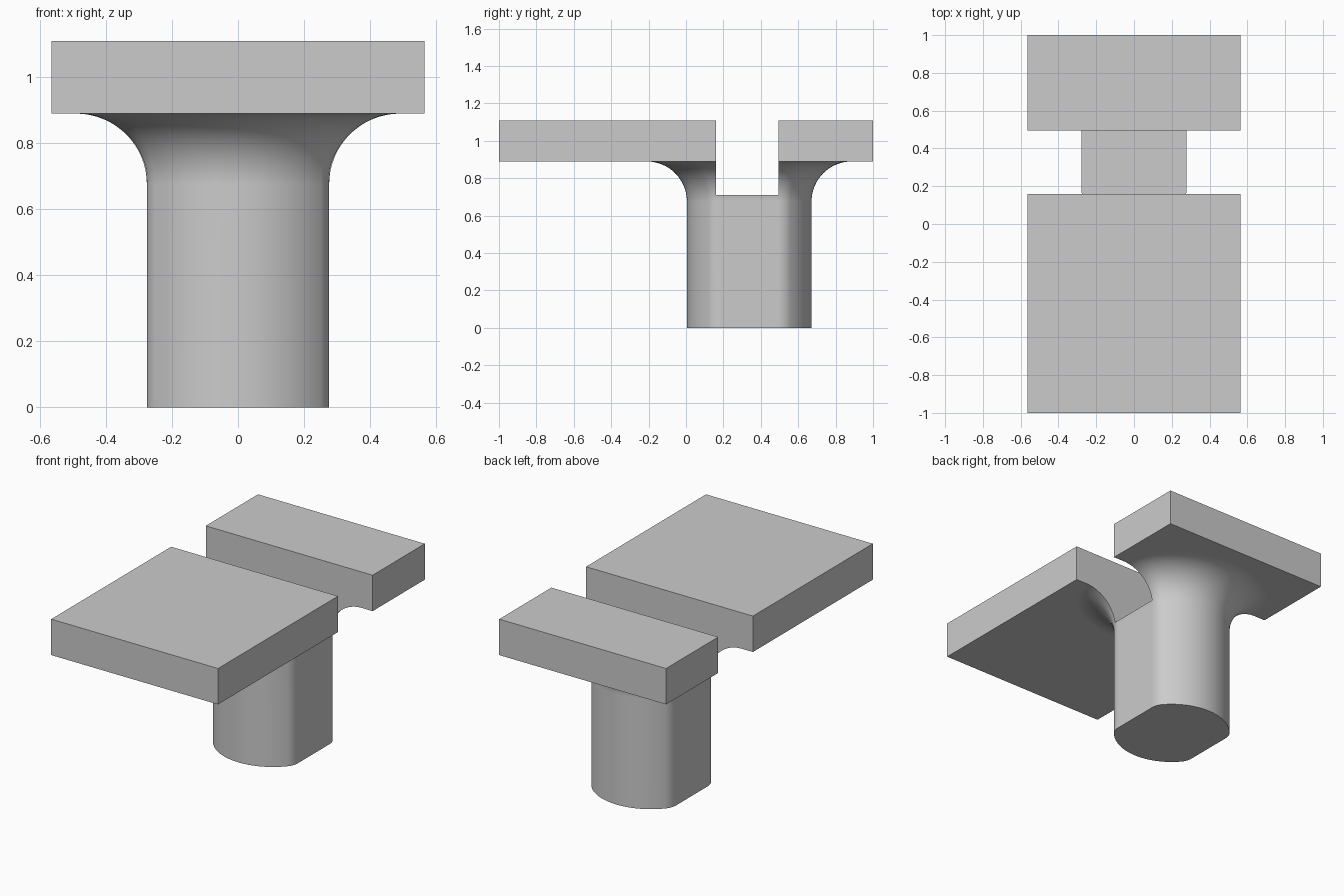
import bpy, bmesh, math

cube = bpy.data.objects.get("Cube")
if cube:
    bpy.data.objects.remove(cube, do_unlink=True)

grey = bpy.data.materials.new("plain grey")
grey.use_nodes = True
colour = (0.6, 0.6, 0.6, 1)
grey.diffuse_color = colour
grey.node_tree.nodes["Principled BSDF"].inputs["Base Color"].default_value = colour

# Main sizes
STEM_Y, STEM_R, STEM_HALF, CORNER = 0.338, 0.333, 0.276, 0.1
FLARE, PLATE_Z, TOP = 0.215, 0.89, 1.11


def finish(name, bm):
    bmesh.ops.recalc_face_normals(bm, faces=bm.faces)
    mesh = bpy.data.meshes.new(name)
    bm.to_mesh(mesh)
    bm.free()
    mesh.materials.append(grey)
    ob = bpy.data.objects.new(name, mesh)
    bpy.context.collection.objects.link(ob)
    return ob


def box(name, low, high):
    bm = bmesh.new()
    bmesh.ops.create_cube(bm, size=1)
    for v in bm.verts:
        v.co = [(a + b) / 2 + c * (b - a) for a, b, c in zip(low, high, v.co)]
    return finish(name, bm)


def arc(cx, cy, r, start, end, n):
    return [(cx + r * math.cos(start + (end - start) * i / n),
             cy + r * math.sin(start + (end - start) * i / n)) for i in range(n + 1)]


def outline(grow):
    """Circle with two flat sides and rounded corners, offset outwards."""
    cx = STEM_HALF - CORNER
    cy = math.sqrt((STEM_R - CORNER) ** 2 - cx ** 2)
    turn = math.atan2(cy, cx)
    quarter = arc(cx, cy, CORNER + grow, 0, turn, 8)
    quarter += arc(0, 0, STEM_R + grow, turn, math.pi / 2, 10)[1:]
    half = quarter + [(-x, y) for x, y in reversed(quarter[:-1])]
    return half + [(-x, -y) for x, y in half]


# Stem: straight shaft, flaring out to meet the plate
levels = [(0, 0)]
for i in range(17):
    a = math.pi / 2 * i / 16
    levels.append((FLARE * (1 - math.cos(a)), PLATE_Z - FLARE * (1 - math.sin(a))))
levels.append((FLARE, (PLATE_Z + TOP) / 2))
bm = bmesh.new()
rings = [[bm.verts.new((x, y + STEM_Y, z)) for x, y in outline(g)] for g, z in levels]
for a, b in zip(rings, rings[1:]):
    for i in range(len(a)):
        j = (i + 1) % len(a)
        bm.faces.new((a[i], a[j], b[j], b[i]))
bm.faces.new(rings[0])
bm.faces.new(rings[-1])
stem = finish("stem", bm)

# Plate joined to the stem, then a slot cut across both
plate = box("slotted_plate_and_stem", (-0.565, -1, PLATE_Z), (0.565, 1, TOP))
slot = box("slot_cutter", (-1, 0.16, 0.71), (1, 0.495, 1.5))
for helper, mode in ((stem, "UNION"), (slot, "DIFFERENCE")):
    mod = plate.modifiers.new(mode.title(), "BOOLEAN")
    mod.operation, mod.object, mod.solver = mode, helper, "EXACT"

# Bake the joined shape and drop the helpers
graph = bpy.context.evaluated_depsgraph_get()
plate.data = bpy.data.meshes.new_from_object(plate.evaluated_get(graph))
plate.modifiers.clear()
for helper in (stem, slot):
    bpy.data.objects.remove(helper, do_unlink=True)

# Smooth shading with crisp edges
bpy.ops.object.select_all(action="DESELECT")
plate.select_set(True)
bpy.context.view_layer.objects.active = plate
bpy.ops.object.shade_smooth_by_angle(angle=math.radians(30))
weighted = plate.modifiers.new("Weighted normals", "WEIGHTED_NORMAL")
weighted.keep_sharp = True
